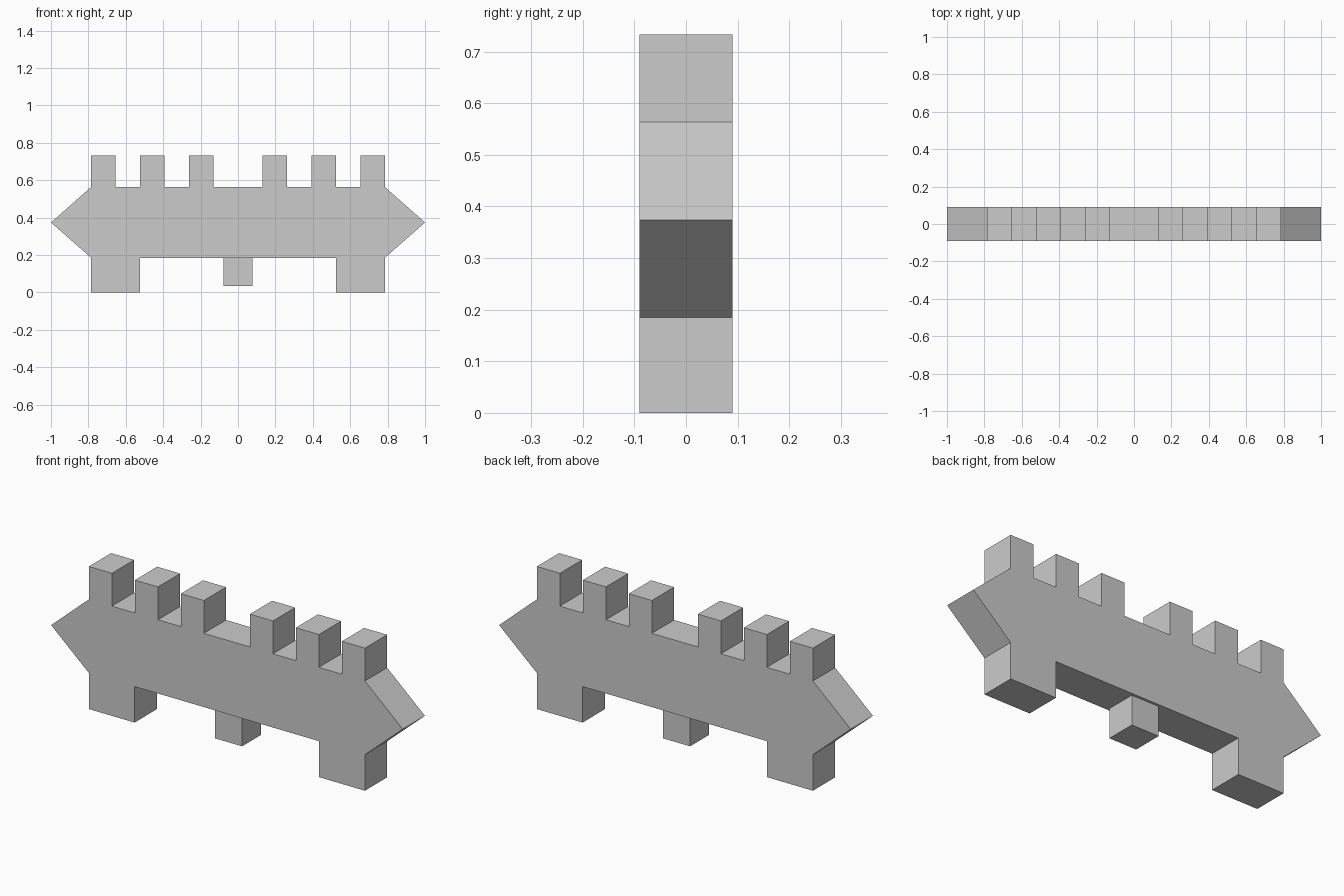
import bpy, bmesh

if "Cube" in bpy.data.objects:
    bpy.data.objects.remove(bpy.data.objects["Cube"])

DEPTH = 0.18
Z_LOW, Z_MID, Z_HIGH, Z_TOP = 0.185, 0.374, 0.564, 0.733

# Right half of the outline, from the underside up to the top centre
half = [(0.525, Z_LOW), (0.525, 0), (0.785, 0), (0.785, Z_LOW), (1.0, Z_MID), (0.785, Z_HIGH)]
for outer in (0.785, 0.523, 0.262):
    inner = outer - 0.131
    if outer < 0.785:
        half.append((outer, Z_HIGH))
    half += [(outer, Z_TOP), (inner, Z_TOP), (inner, Z_HIGH)]
outline = half + [(-x, z) for x, z in reversed(half)]


def add_object(name, bm):
    bmesh.ops.recalc_face_normals(bm, faces=bm.faces)
    mesh = bpy.data.meshes.new(name)
    bm.to_mesh(mesh)
    bm.free()
    obj = bpy.data.objects.new(name, mesh)
    bpy.context.collection.objects.link(obj)
    return obj


# Toothed slab with pointed ends and two feet
bm = bmesh.new()
face = bm.faces.new([bm.verts.new((x, -DEPTH / 2, z)) for x, z in outline])
ext = bmesh.ops.extrude_face_region(bm, geom=[face], use_keep_orig=True)
verts = [g for g in ext["geom"] if isinstance(g, bmesh.types.BMVert)]
bmesh.ops.translate(bm, vec=(0, DEPTH, 0), verts=verts)
add_object("toothed_body", bm)

# Small cube hanging under the middle
bm = bmesh.new()
bmesh.ops.create_cube(bm, size=0.154)
block = add_object("centre_block", bm)
block.location = (0, 0, 0.034 + 0.077)
